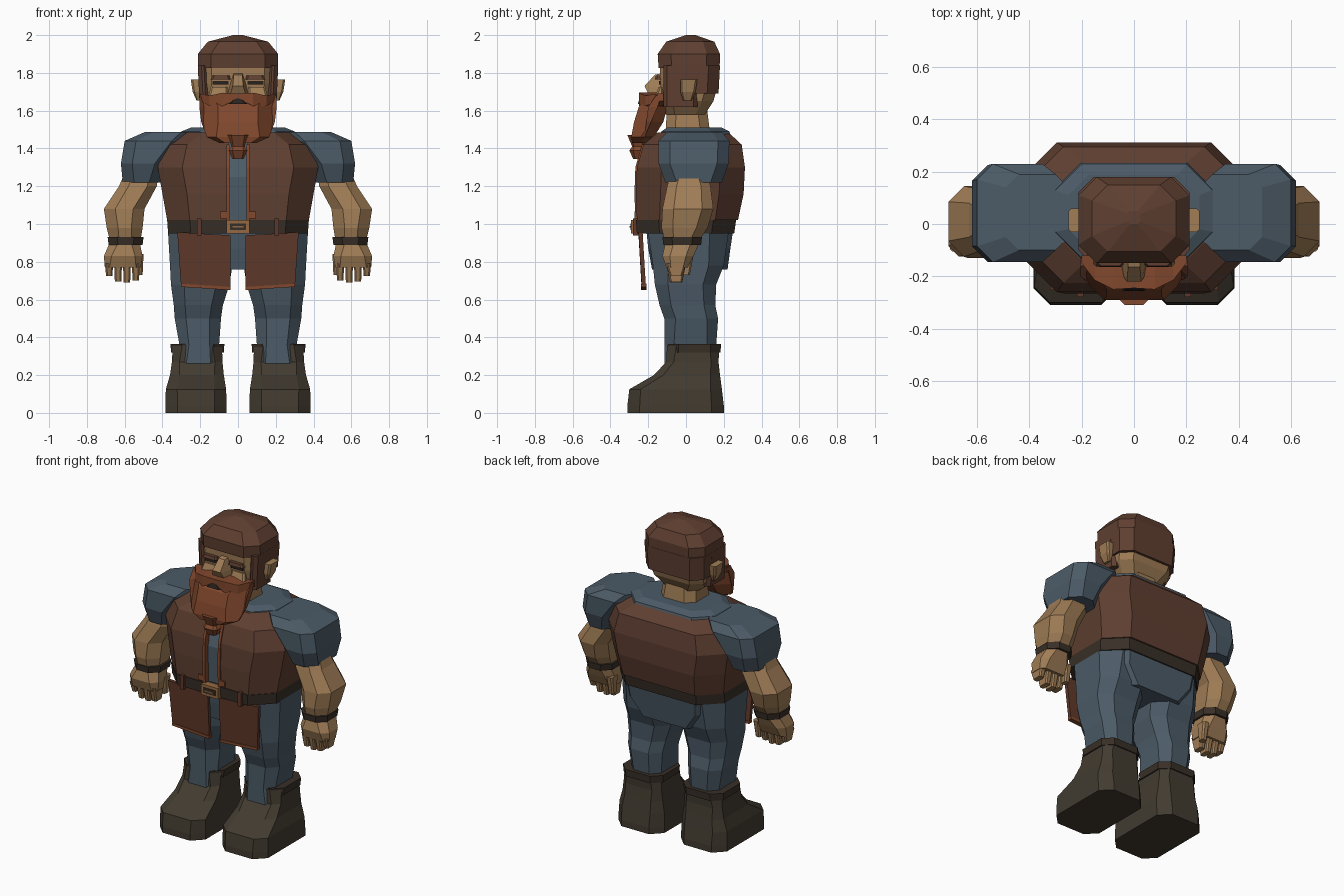
import bpy, bmesh


def material(name, r, g, b):
    m = bpy.data.materials.new(name)
    lin = [((c / 255 + 0.055) / 1.055) ** 2.4 for c in (r, g, b)]
    m.diffuse_color = (*lin, 1)
    return m


SKIN = material("tan skin", 160, 125, 86)
LEATHER = material("brown leather", 95, 63, 49)
FLAP = material("red brown leather", 96, 57, 42)
CLOTH = material("slate blue cloth", 76, 91, 103)
BOOT = material("dark olive boot", 66, 59, 48)
BELT = material("dark belt", 56, 47, 39)
BEARD = material("rust hair", 130, 72, 45)
BRASS = material("brass", 150, 106, 66)
DARK = material("near black", 42, 34, 30)


def skin_rings(name, rings, mat):
    """Bridge matching rings of 3D points and cap both ends."""
    bm = bmesh.new()
    vs = [[bm.verts.new(p) for p in ring] for ring in rings]
    n = len(vs[0])
    for a, b in zip(vs, vs[1:]):
        for i in range(n):
            j = (i + 1) % n
            bm.faces.new((a[i], a[j], b[j], b[i]))
    bm.faces.new(vs[0][::-1])
    bm.faces.new(vs[-1])
    bmesh.ops.recalc_face_normals(bm, faces=bm.faces)
    me = bpy.data.meshes.new(name)
    bm.to_mesh(me)
    bm.free()
    me.materials.append(mat)
    ob = bpy.data.objects.new(name, me)
    bpy.context.collection.objects.link(ob)
    return ob


def octagon(z, x0, x1, y0, y1, c, s=1):
    pts = [(x0 + c, y0), (x1 - c, y0), (x1, y0 + c), (x1, y1 - c),
           (x1 - c, y1), (x0 + c, y1), (x0, y1 - c), (x0, y0 + c)]
    return [(s * x, y, z) for x, y in pts]


def loft(name, mat, *rings, s=1):
    """Each ring: z, x0, x1, y0, y1, corner cut."""
    return skin_rings(name, [octagon(*r, s=s) for r in rings], mat)


def centred(name, mat, *rings):
    """Each ring: z, half width, y0, y1, corner cut."""
    return loft(name, mat, *[(z, -h, h, a, b, c) for z, h, a, b, c in rings])


def box(name, mat, x0, x1, y0, y1, z0, z1, s=1):
    rings = [[(s * x, y, z) for x, y in ((x0, y0), (x1, y0), (x1, y1), (x0, y1))]
             for z in (z0, z1)]
    return skin_rings(name, rings, mat)


# Torso: shirt, yoke, hips, belt
centred("shirt_front", CLOTH, (0.97, .15, -.235, .1, .02), (1.25, .15, -.24, .1, .02),
        (1.44, .15, -.17, .1, .02))
centred("shirt_yoke", CLOTH, (1.42, .33, -.16, .25, .12), (1.49, .30, -.13, .23, .1),
        (1.51, .25, -.10, .19, .08))
centred("hips", CLOTH, (.76, .20, -.18, .22, .05), (.87, .33, -.20, .235, .1),
        (.97, .36, -.21, .25, .12))
centred("belt", BELT, (.95, .37, -.26, .255, .12), (1.02, .375, -.265, .265, .12))
box("buckle", BRASS, -.06, .06, -.29, -.25, .95, 1.02)
box("buckle_slot", BELT, -.042, .042, -.294, -.288, .968, 1.002)
box("buckle_pin", BRASS, -.03, .03, -.298, -.29, .981, .989)

# Neck and head
centred("neck", SKIN, (1.46, .13, -.11, .13, .05), (1.62, .11, -.10, .11, .05))
centred("head", SKIN, (1.58, .13, -.11, .10, .05), (1.65, .185, -.13, .145, .06),
        (1.74, .20, -.135, .17, .06), (1.86, .20, -.14, .16, .06))
centred("hair_cap", LEATHER, (1.825, .212, -.145, .178, .07), (1.90, .213, -.15, .18, .07),
        (1.965, .16, -.105, .15, .06), (2.0, .025, .0, .05, .01))
centred("hair_back", LEATHER, (1.69, .205, -.10, .172, .06), (1.84, .213, -.10, .18, .06))

# Face centre: nose, mouth, beard
skin_rings("nose", [
    [(-.055, -.12, 1.68), (.055, -.12, 1.68), (.04, -.20, 1.69), (-.04, -.20, 1.69)],
    [(-.05, -.12, 1.72), (.05, -.12, 1.72), (.028, -.22, 1.73), (-.028, -.22, 1.73)],
    [(-.025, -.12, 1.80), (.025, -.12, 1.80), (.022, -.165, 1.79), (-.022, -.165, 1.79)]], SKIN)
centred("beard", BEARD, (1.43, .10, -.285, -.20, .03), (1.46, .165, -.29, -.17, .05),
        (1.54, .195, -.275, -.12, .09), (1.62, .205, -.25, -.10, .10),
        (1.68, .205, -.20, -.09, .07))
centred("beard_tail", BEARD, (1.345, .03, -.28, -.225, .01), (1.39, .05, -.30, -.21, .02),
        (1.41, .035, -.285, -.22, .01), (1.47, .055, -.31, -.21, .02))
centred("mouth", DARK, (1.635, .05, -.256, -.2, .01), (1.665, .025, -.245, -.2, .01))


def half_vest(z, hx, y0, y1, c, s):
    pts = [(.05, y0), (hx - c, y0), (hx, y0 + c), (hx, y1 - c), (hx - c, y1),
           (0, y1), (0, -.05), (.05, -.05)]
    return [(s * x, y, z) for x, y in pts]


for side, s in (("right", 1), ("left", -1)):
    # Open vest with edge trim, belt loops and hanging flaps
    rings = ((1.02, .375, -.26, .275, .12), (1.16, .40, -.265, .305, .13),
             (1.30, .425, -.26, .312, .13), (1.42, .39, -.225, .295, .12),
             (1.485, .27, -.15, .225, .08))
    skin_rings(side + "_vest", [half_vest(*r, s) for r in rings], LEATHER)
    skin_rings(side + "_vest_trim", [
        [(s * x, y + d, z) for x, d in ((.045, -.008), (.062, -.008), (.062, .03), (.045, .03))]
        for z, y in ((1.02, -.26), (1.16, -.265), (1.30, -.26), (1.42, -.225))], BEARD)
    box(side + "_vest_tab", BEARD, .06, .095, -.272, -.25, 1.03, 1.065, s)
    box(side + "_belt_loop", FLAP, .193, .217, -.28, -.24, .94, 1.03, s)
    for part, mat, z0, z1, g in (("flap", FLAP, .665, .945, 0), ("flap_hem", BEARD, .655, .672, .004)):
        skin_rings(f"{side}_{part}", [
            [(s * .04, y - g, z - .005), (s * x, y - g, z + .012),
             (s * x, y + .022 + g, z + .012), (s * .04, y + .022 + g, z - .005)]
            for z, x, y in ((z0, .302, -.235), (z1, .302 + (z1 - .67) * .07, -.235 - (z1 - .67) * .06))], mat)

    # Sleeve, forearm, wristband, hand
    loft(side + "_sleeve", CLOTH, (1.22, .41, .61, -.11, .19, .06),
         (1.32, .38, .62, -.145, .225, .06), (1.44, .29, .60, -.145, .23, .06),
         (1.488, .25, .49, -.10, .19, .05), s=s)
    loft(side + "_forearm", SKIN, (.92, .515, .68, -.115, .075, .05),
         (.98, .505, .695, -.13, .115, .06), (1.08, .495, .71, -.125, .145, .06),
         (1.20, .43, .63, -.10, .13, .05), (1.27, .42, .60, -.08, .11, .05), s=s)
    loft(side + "_wristband", BELT, (.89, .505, .685, -.12, .08, .05),
         (.93, .50, .69, -.125, .085, .05), s=s)
    loft(side + "_hand", SKIN, (.77, .515, .705, -.105, .01, .025),
         (.83, .505, .71, -.125, .04, .04), (.90, .52, .68, -.11, .07, .045), s=s)
    for i, low in enumerate((.70, .69, .695, .725)):
        x = .52 + i * .047
        loft(f"{side}_finger_{i + 1}", SKIN, (low, x + .004, x + .038, -.085, -.02, .008),
             (.79, x, x + .042, -.105, .0, .008), s=s)
    loft(side + "_thumb", SKIN, (.73, .505, .54, -.02, .02, .008),
         (.84, .50, .545, -.03, .04, .01), s=s)

    # Leg, boot, boot cuff
    loft(side + "_leg", CLOTH, (.25, .115, .305, -.114, .15, .03),
         (.36, .10, .31, -.114, .16, .05), (.50, .09, .335, -.115, .17, .06),
         (.57, .08, .34, -.14, .155, .06), (.68, .045, .355, -.165, .16, .07),
         (.78, .03, .36, -.175, .20, .08), (.95, .01, .37, -.20, .225, .1), s=s)
    loft(side + "_boot", BOOT, (0, .06, .385, -.31, .20, .065),
         (.04, .06, .385, -.31, .20, .065), (.125, .063, .382, -.30, .19, .06),
         (.20, .075, .36, -.17, .18, .05), (.27, .082, .35, -.105, .172, .04),
         (.36, .085, .345, -.10, .178, .05), s=s)
    loft(side + "_boot_cuff", BELT, (.32, .075, .355, -.095, .183, .055),
         (.365, .072, .357, -.095, .185, .055), s=s)

    # Ear, sideburn, eye, brow, moustache
    loft(side + "_ear", SKIN, (1.655, .19, .22, -.015, .03, .005),
         (1.70, .19, .24, -.03, .05, .01), (1.765, .19, .25, -.03, .06, .01), s=s)
    loft(side + "_sideburn", LEATHER, (1.62, .15, .203, -.12, .06, .02),
         (1.84, .16, .213, -.12, .06, .02), s=s)
    box(side + "_eye", DARK, .05, .135, -.143, -.12, 1.738, 1.757, s)
    loft(side + "_brow", LEATHER, (1.765, .04, .145, -.165, -.12, .01),
         (1.785, .045, .135, -.16, -.12, .01), s=s)
    loft(side + "_cheek", SKIN, (1.66, .05, .16, -.17, -.12, .01),
         (1.725, .055, .145, -.145, -.12, .01), s=s)
    skin_rings(side + "_moustache", [
        [(s * x, y, z) for y, z in ((y0, z0), (y0, z1), (-.12, z1), (-.12, z0))]
        for x, y0, z0, z1 in ((0, -.245, 1.662, 1.69), (.08, -.25, 1.625, 1.695),
                              (.15, -.215, 1.625, 1.68), (.2, -.15, 1.65, 1.69))], BEARD)
